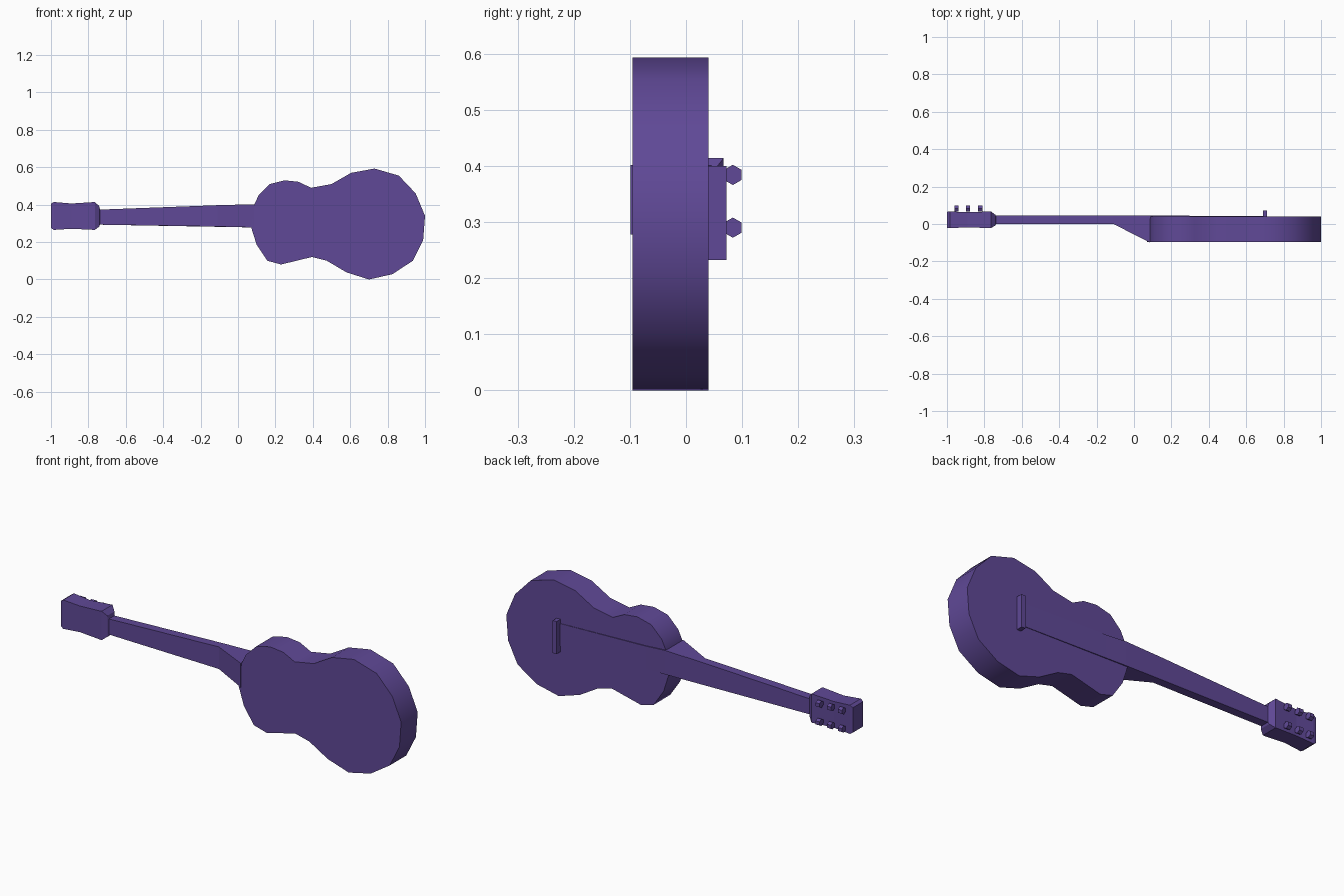
import bpy, bmesh, math
from mathutils import Matrix

if "Cube" in bpy.data.objects:
    bpy.data.objects.remove(bpy.data.objects["Cube"])

purple = bpy.data.materials.new("purple")
purple.diffuse_color = (0.116, 0.066, 0.308, 1)
purple.use_nodes = True
purple.node_tree.nodes["Principled BSDF"].inputs["Base Color"].default_value = purple.diffuse_color


def finish(name, bm, smooth_angle=None):
    bmesh.ops.recalc_face_normals(bm, faces=bm.faces)
    mesh = bpy.data.meshes.new(name)
    bm.to_mesh(mesh)
    bm.free()
    mesh.materials.append(purple)
    if smooth_angle:
        mesh.shade_smooth()
        mesh.set_sharp_from_angle(angle=math.radians(smooth_angle))
    obj = bpy.data.objects.new(name, mesh)
    bpy.context.collection.objects.link(obj)
    return obj


def loft(name, sections, smooth_angle=None):
    """Rectangular sections along x: (x, y0, y1, z0, z1)."""
    bm = bmesh.new()
    rings = [[bm.verts.new((x, y, z)) for y, z in ((y0, z0), (y1, z0), (y1, z1), (y0, z1))]
             for x, y0, y1, z0, z1 in sections]
    for a, b in zip(rings, rings[1:]):
        for i in range(4):
            j = (i + 1) % 4
            bm.faces.new((a[i], a[j], b[j], b[i]))
    bm.faces.new(rings[0])
    bm.faces.new(rings[-1])
    return finish(name, bm, smooth_angle)


# Body: waisted outline extruded through its depth
outline = [(.087, .40), (.11, .45), (.17, .51), (.25, .53), (.325, .522), (.39, .49),
           (.50, .51), (.605, .57), (.73, .593), (.86, .555), (.95, .46), (1, .34),
           (.99, .21), (.935, .10), (.825, .028), (.70, 0), (.58, .038), (.475, .10),
           (.395, .12), (.23, .08), (.157, .10), (.10, .185), (.07, .28)]
bm = bmesh.new()
face = bm.faces.new([bm.verts.new((x, -.095, z)) for x, z in outline])
side = bmesh.ops.extrude_face_region(bm, geom=[face], use_keep_orig=True)
for v in side["geom"]:
    if isinstance(v, bmesh.types.BMVert):
        v.co.y = .04
finish("body", bm, 45)

# Neck with sloping heel
loft("neck", [(-.75, 0, .045, .293, .373), (-.11, 0, .045, .283, .397),
              (.085, -.099, .045, .278, .402)])

# Fingerboard and string plate running to the bridge
loft("string_plate", [(-.75, .03, .0455, .293, .373), (.085, .03, .0455, .278, .402),
                      (.2, .03, .0445, .275, .394), (.70, .03, .0425, .262, .378)])

# Waisted headstock with tapered ends
loft("headstock", [(-1, -.02, .065, .275, .404), (-.985, -.022, .067, .265, .414),
                   (-.89, -.018, .063, .271, .406), (-.765, -.022, .067, .265, .414),
                   (-.742, -.008, .05, .283, .392), (-.738, 0, .045, .293, .375)])

# Bridge
loft("bridge", [(.69, .035, .072, .232, .40), (.712, .035, .072, .232, .40)])

# Six tuning pegs: hexagonal buttons in two rows
for row, z in enumerate((.29, .384)):
    for col, x in enumerate((-.95, -.887, -.822)):
        bm = bmesh.new()
        bmesh.ops.create_cone(bm, cap_ends=True, segments=6, radius1=.018, radius2=.018,
                              depth=.022,
                              matrix=Matrix.Translation((x, .0835, z)) @ Matrix.Rotation(math.pi / 2, 4, 'Y'))
        # put a corner of the hexagon upward
        top = max(v.co.z for v in bm.verts)
        if top - z < .0175:
            bmesh.ops.rotate(bm, verts=bm.verts, cent=(x, .0835, z),
                             matrix=Matrix.Rotation(math.pi / 6, 3, 'X'))
        finish(f"tuning_peg_{row}_{col}", bm)
